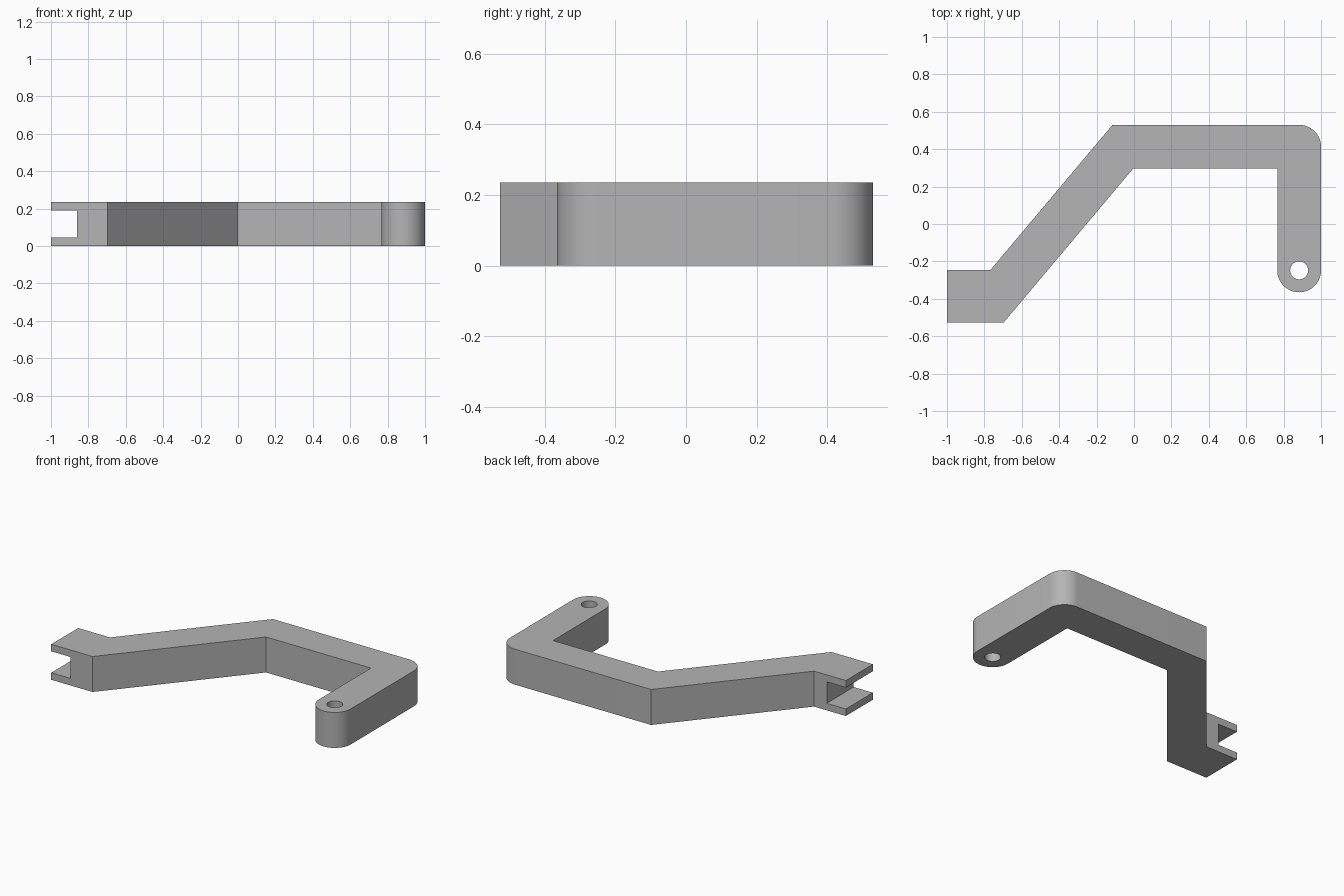
import bpy, bmesh
from math import sin, cos, pi, radians
from mathutils import Matrix

if "Cube" in bpy.data.objects:
    bpy.data.objects.remove(bpy.data.objects["Cube"])

HEIGHT = 0.235
R = 0.117              # radius of the rounded end and outer corner
ARM_X = 1 - R          # centre line of the short arm
PIVOT_Y = -0.248
BACK, FRONT = 0.53, -0.527

grey = bpy.data.materials.new("grey")
grey.use_nodes = True
colour = (0.46, 0.46, 0.46, 1)
grey.diffuse_color = colour
grey.node_tree.nodes["Principled BSDF"].inputs["Base Color"].default_value = colour


def make_object(name, bm):
    bmesh.ops.recalc_face_normals(bm, faces=bm.faces)
    mesh = bpy.data.meshes.new(name)
    bm.to_mesh(mesh)
    bm.free()
    obj = bpy.data.objects.new(name, mesh)
    mesh.materials.append(grey)
    bpy.context.collection.objects.link(obj)
    return obj


def arc(cx, cy, start, end, steps):
    angles = [radians(start + (end - start) * i / steps) for i in range(steps + 1)]
    return [(cx + R * cos(a), cy + R * sin(a)) for a in angles]


# Bent arm: flat outline raised to full height
outline = [(-1, FRONT), (-0.697, FRONT), (-0.003, 0.298), (1 - 2 * R, 0.298)]
outline += arc(ARM_X, PIVOT_Y, 180, 360, 32)
outline += arc(ARM_X, BACK - R, 0, 90, 16)
outline += [(-0.115, BACK), (-0.767, -0.245), (-1, -0.245)]
bm = bmesh.new()
base = bm.faces.new([bm.verts.new((x, y, 0)) for x, y in outline])
raised = bmesh.ops.extrude_face_region(bm, geom=[base])["geom"]
bmesh.ops.translate(bm, vec=(0, 0, HEIGHT),
                    verts=[v for v in raised if isinstance(v, bmesh.types.BMVert)])
arm = make_object("bent_arm", bm)

# Cutter for the pivot hole
bm = bmesh.new()
bmesh.ops.create_cone(bm, cap_ends=True, segments=48, radius1=0.048, radius2=0.048,
                      depth=1, matrix=Matrix.Translation((ARM_X, PIVOT_Y, 0)))
hole = make_object("pivot_hole_cutter", bm)

# Cutter for the fork slot, open at the end and both sides
bm = bmesh.new()
bmesh.ops.create_cube(bm, size=1, matrix=Matrix.Translation((-1, -0.4, HEIGHT / 2))
                      @ Matrix.Diagonal((0.28, 1, 0.142, 1)))
slot = make_object("fork_slot_cutter", bm)

bpy.context.view_layer.objects.active = arm
for cutter in (hole, slot):
    cutter.hide_render = True
    mod = arm.modifiers.new(cutter.name, "BOOLEAN")
    mod.operation = "DIFFERENCE"
    mod.solver = "EXACT"
    mod.object = cutter
    bpy.ops.object.modifier_apply(modifier=mod.name)
    bpy.data.objects.remove(cutter)

# Smooth the round walls, keep the corners sharp
for o in bpy.context.selected_objects:
    o.select_set(False)
arm.select_set(True)
bpy.ops.object.shade_smooth_by_angle(angle=radians(25))
